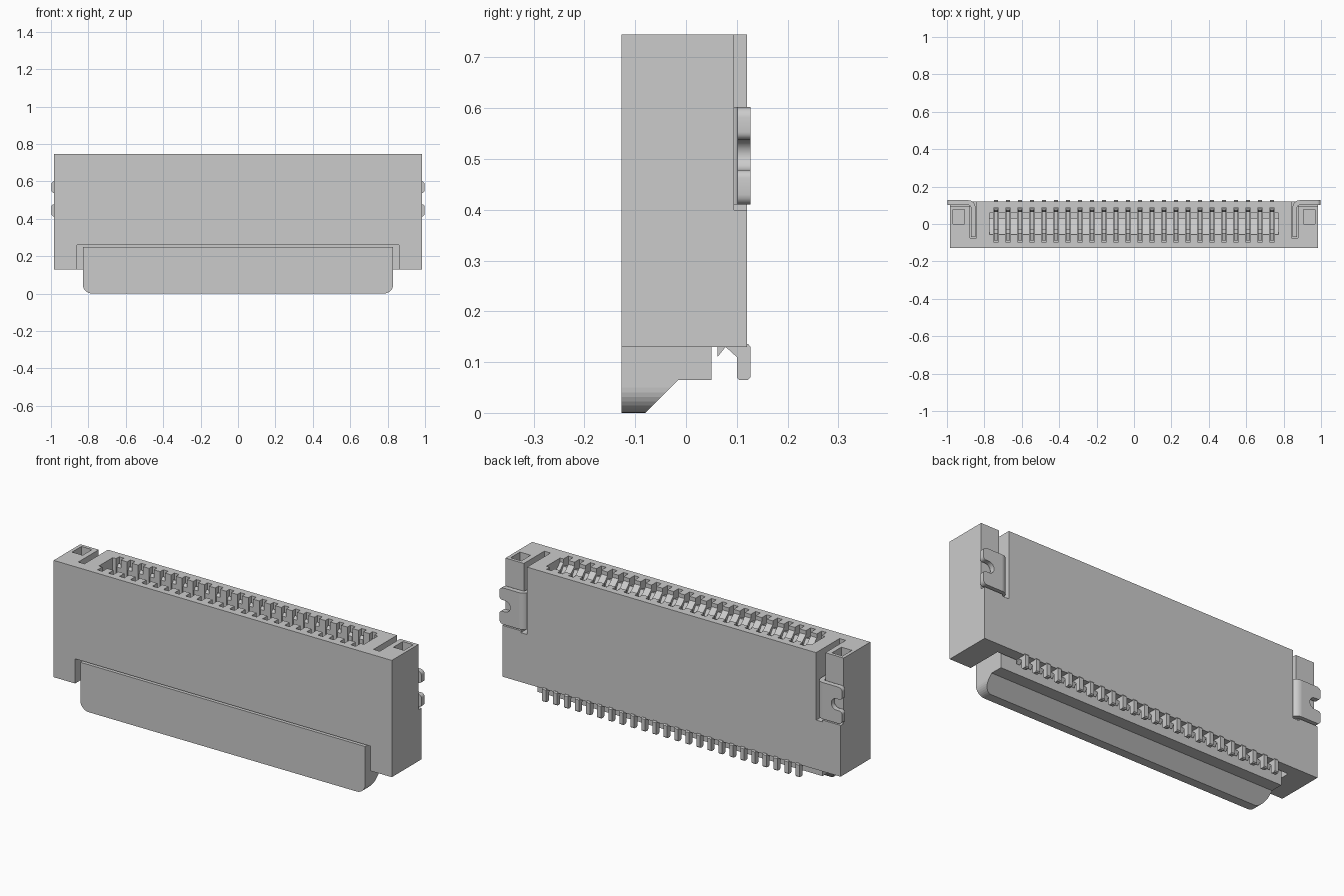
import bpy, bmesh, math

if "Cube" in bpy.data.objects:
    bpy.data.objects.remove(bpy.data.objects["Cube"])

PINS = [(-0.738 + i * 1.476 / 23) for i in range(24)]


def add_prism(bm, pts, axis, a, b):
    """Extrude a 2D outline along an axis: x -> (y,z), y -> (x,z), z -> (x,y)."""
    def place(p, t):
        return {'x': (t, p[0], p[1]), 'y': (p[0], t, p[1]), 'z': (p[0], p[1], t)}[axis]
    lo = [bm.verts.new(place(p, a)) for p in pts]
    hi = [bm.verts.new(place(p, b)) for p in pts]
    n = len(pts)
    bm.faces.new(lo)
    bm.faces.new(hi)
    for i in range(n):
        j = (i + 1) % n
        bm.faces.new((lo[i], lo[j], hi[j], hi[i]))


def add_box(bm, x0, x1, y0, y1, z0, z1):
    add_prism(bm, [(x0, y0), (x1, y0), (x1, y1), (x0, y1)], 'z', z0, z1)


def finish(name, bm):
    bmesh.ops.recalc_face_normals(bm, faces=bm.faces[:])
    me = bpy.data.meshes.new(name)
    bm.to_mesh(me)
    bm.free()
    ob = bpy.data.objects.new(name, me)
    bpy.context.collection.objects.link(ob)
    return ob


def boolean(ob, cutter, op='DIFFERENCE'):
    m = ob.modifiers.new("cut", 'BOOLEAN')
    m.operation, m.object, m.solver = op, cutter, 'EXACT'
    bpy.context.view_layer.objects.active = ob
    bpy.ops.object.modifier_apply(modifier=m.name)
    bpy.data.objects.remove(cutter)


def arc(cx, cy, r, a0, a1, n=6):
    return [(cx + r * math.cos(math.radians(a0 + (a1 - a0) * i / n)),
             cy + r * math.sin(math.radians(a0 + (a1 - a0) * i / n))) for i in range(n + 1)]


# Housing block
bm = bmesh.new()
add_box(bm, -0.985, 0.985, -0.127, 0.12, 0.13, 0.745)
housing = finish("housing", bm)

# Recess for the slider, open at front and bottom
bm = bmesh.new()
add_box(bm, -0.86, 0.86, -0.2, 0.062, 0.05, 0.26)
boolean(housing, finish("slider_recess", bm))

# Cable opening with sloped lead-in
bm = bmesh.new()
add_prism(bm, [(-0.055, 0.8), (-0.055, 0.725), (-0.03, 0.70), (0.03, 0.675),
               (0.03, 0.33), (0.06, 0.33), (0.06, 0.8)], 'x', -0.772, 0.772)
boolean(housing, finish("cable_opening", bm))

# Contact slots
bm = bmesh.new()
for x in PINS:
    add_box(bm, x - 0.014, x + 0.014, -0.095, 0.086, 0.31, 0.8)
boolean(housing, finish("contact_slots", bm))

# End steps, clip slots and square pockets
for step in ("steps", "slots", "pockets"):
    bm = bmesh.new()
    for s in (-1, 1):
        if step == "steps":
            x0, x1, y0, y1, z0 = 0.842, 1.1, 0.095, 0.2, 0.40
        elif step == "slots":
            x0, x1, y0, y1, z0 = 0.842, 0.878, -0.075, 0.15, 0.39
        else:
            x0, x1, y0, y1, z0 = 0.905, 0.967, 0.0, 0.078, 0.62
        add_box(bm, min(s * x0, s * x1), max(s * x0, s * x1), y0, y1, z0, 0.8)
    boolean(housing, finish(step, bm))

# Slider: side profile trimmed by a front outline with rounded lower corners
bm = bmesh.new()
add_prism(bm, [(-0.127, 0), (-0.08, 0), (-0.015, 0.065), (0.05, 0.065),
               (0.05, 0.25), (-0.127, 0.25)], 'x', -0.83, 0.83)
slider = finish("slider", bm)
bm = bmesh.new()
outline = arc(-0.78, 0.05, 0.05, 180, 270, 8) + arc(0.78, 0.05, 0.05, 270, 360, 8)
add_prism(bm, outline + [(0.83, 0.3), (-0.83, 0.3)], 'y', -0.2, 0.2)
boolean(slider, finish("slider_outline", bm), 'INTERSECT')

# Contacts: forked blade in each slot with a foot below the back wall
blade = [(0.062, 0.11), (0.078, 0.13), (0.10, 0.11), (0.10, 0.07), (0.105, 0.065),
         (0.122, 0.065), (0.127, 0.07), (0.127, 0.13), (0.122, 0.136), (0.10, 0.136),
         (0.084, 0.16), (0.084, 0.70), (0.076, 0.715), (0.064, 0.70), (0.064, 0.36),
         (-0.04, 0.36), (-0.045, 0.66), (-0.03, 0.68), (-0.05, 0.71), (-0.088, 0.70),
         (-0.088, 0.31), (0.062, 0.31)]
bm = bmesh.new()
for x in PINS:
    add_prism(bm, blade, 'x', x - 0.011, x + 0.011)
finish("contacts", bm)

# Board clips: notched back plate, bent into an arm inside the slot
plate = ([(0.885, 0.41)] + arc(0.978, 0.43, 0.02, -90, 0, 4)
         + arc(0.983, 0.463, 0.015, 0, 90, 4)
         + arc(0.965, 0.508, 0.03, 270, 90, 8)
         + arc(0.983, 0.553, 0.015, -90, 0, 4)
         + arc(0.978, 0.582, 0.02, 0, 90, 4) + [(0.885, 0.602)])
bend = ([(0.848, -0.07), (0.872, -0.07)] + arc(0.885, 0.088, 0.013, 180, 90, 4)
        + arc(0.885, 0.09, 0.037, 90, 180, 6))
for side, s in (("left", -1), ("right", 1)):
    bm = bmesh.new()
    add_prism(bm, [(s * x, z) for x, z in plate], 'y', 0.101, 0.127)
    add_prism(bm, [(s * x, y) for x, y in bend], 'z', 0.41, 0.602)
    clip = finish(side + "_board_clip", bm)
    bpy.ops.object.select_all(action='DESELECT')
    clip.select_set(True)
    bpy.context.view_layer.objects.active = clip
    bpy.ops.object.shade_smooth_by_angle(angle=math.radians(35))
